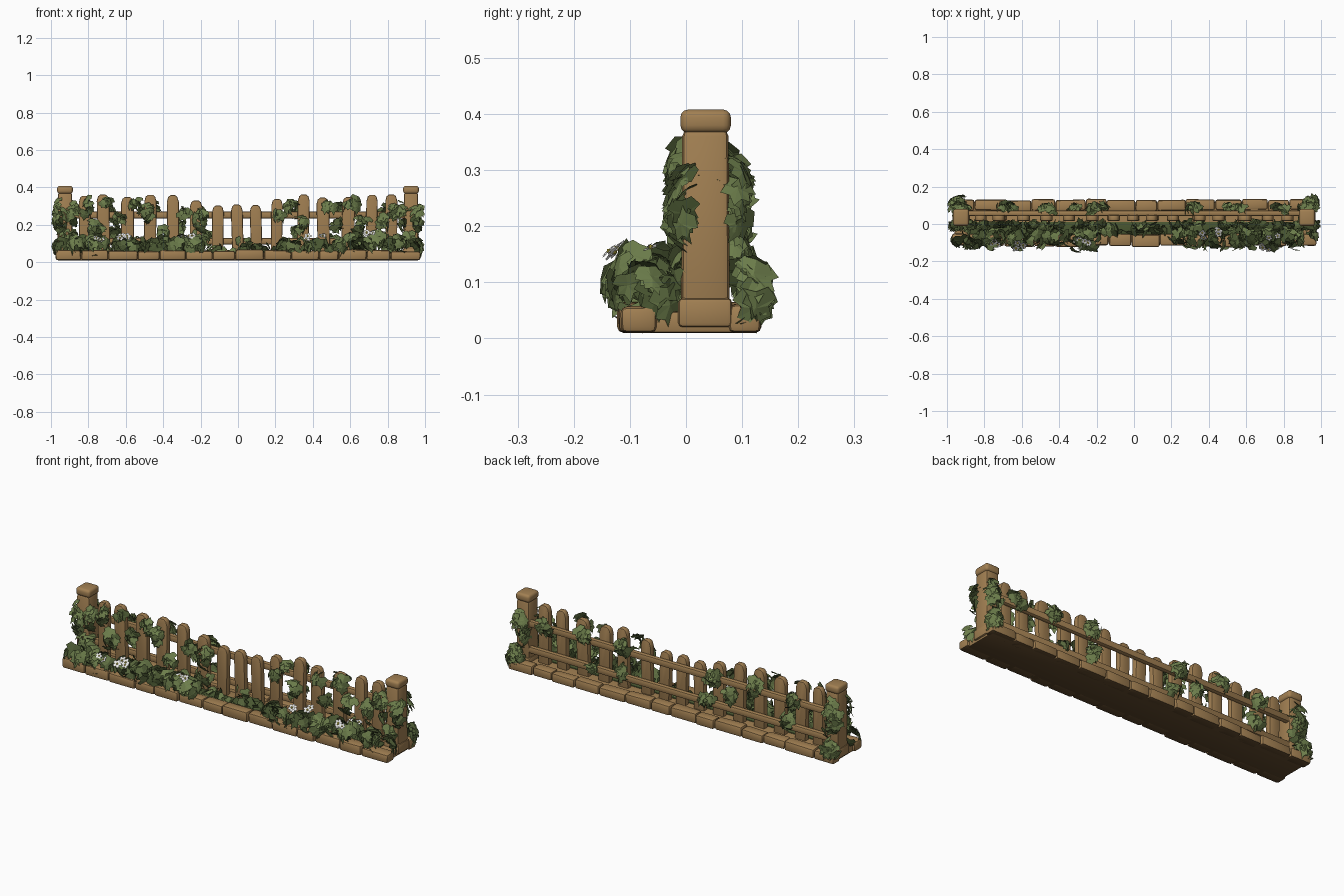
import bpy, bmesh, math, random
from mathutils import Vector, Matrix

if "Cube" in bpy.data.objects:
    bpy.data.objects.remove(bpy.data.objects["Cube"])

random.seed(11)
R = random.uniform


def material(name, rgb):
    m = bpy.data.materials.new(name)
    m.diffuse_color = (*rgb, 1)
    m.use_nodes = True
    m.node_tree.nodes["Principled BSDF"].inputs["Base Color"].default_value = m.diffuse_color
    return m


WOOD = material("warm wood and stone", (0.36, 0.215, 0.085))
EARTH = material("dark earth", (0.11, 0.062, 0.024))
LEAF = material("ivy green", (0.15, 0.205, 0.07))
DARK = material("dark foliage", (0.065, 0.092, 0.03))
WHITE = material("petal white", (0.8, 0.8, 0.78))
YELLOW = material("flower yellow", (0.65, 0.55, 0.07))


def finish(bm, name, mats, smooth=True):
    me = bpy.data.meshes.new(name)
    bm.normal_update()
    bm.to_mesh(me)
    bm.free()
    ob = bpy.data.objects.new(name, me)
    bpy.context.collection.objects.link(ob)
    for m in mats:
        me.materials.append(m)
    if smooth:
        bpy.ops.object.select_all(action='DESELECT')
        ob.select_set(True)
        bpy.context.view_layer.objects.active = ob
        bpy.ops.object.shade_smooth_by_angle(angle=math.radians(40))
    return ob


def block(name, lo, hi, bevel, mat=WOOD, taper=1.0, jitter=0.0, segs=2, buried=False):
    """Rounded box between two corners; buried gives it an earth underside."""
    bm = bmesh.new()
    lo, hi = Vector(lo), Vector(hi)
    c, s = (lo + hi) / 2, hi - lo
    bmesh.ops.create_cube(bm, size=1)
    for v in bm.verts:
        k = taper if v.co.z > 0 else 1
        v.co = Vector((c.x + v.co.x * s.x * k, c.y + v.co.y * s.y * k, c.z + v.co.z * s.z))
        if v.co.z > c.z:
            v.co += Vector((R(-jitter, jitter), R(-jitter, jitter), R(-jitter, jitter)))
    bmesh.ops.bevel(bm, geom=bm.edges[:], offset=bevel, segments=segs, profile=0.5, affect='EDGES')
    bm.normal_update()
    for f in bm.faces:
        f.material_index = int(buried and f.normal.z < -.6)
    return finish(bm, name, [mat, EARTH])


# Stone plinth: a full-width bed with an edging row in front and behind
def stone_row(name, y0, y1, z0, z1, n):
    cuts = [-0.975 + 1.95 * i / n + (R(-.025, .025) if 0 < i < n else 0) for i in range(n + 1)]
    for i in range(n):
        d = R(-.005, .005)
        block(f"{name}_{i}", (cuts[i] + .001, y0 + d, z0), (cuts[i + 1] - .001, y1 + d, z1 + R(-.005, .003)),
              0.011, jitter=.003, buried=True)


stone_row("front_edging_stone", -0.118, -0.055, 0.01, 0.064, 14)
stone_row("back_edging_stone", 0.072, 0.130, 0.01, 0.062, 14)
block("plinth_bed", (-0.96, -0.10, 0.01), (0.96, 0.115, 0.048), 0.006, buried=True)
block("moss_strip", (-0.88, -0.058, 0.04), (0.88, 0.012, 0.053), 0.004, DARK)

# End posts with foot and cap
for side, n in ((-1, "left"), (1, "right")):
    x = side * 0.925
    block(n + "_post_foot", (x - .045, -.014, .02), (x + .045, .082, .072), .008)
    block(n + "_post", (x - .040, -.009, .03), (x + .040, .078, .372), .012, taper=.95)
    block(n + "_post_cap", (x - .042, -.010, .366), (x + .042, .080, .408), .014, segs=3)

# Rails behind the pickets
for z, n in ((0.112, "lower_rail"), (0.252, "upper_rail")):
    block(n, (-0.90, .044, z - .018), (0.90, .072, z + .018), .009)

# Pickets with rounded tops, lower in the middle of the run
PICKETS = [(-.82, .355), (-.715, .362), (-.59, .348), (-.47, .36), (-.345, .358), (-.225, .33), (-.11, .303),
           (0, .308), (.10, .305), (.205, .338), (.345, .362), (.46, .345), (.585, .348), (.71, .36), (.82, .362)]
for i, (x, h) in enumerate(PICKETS):
    bm = bmesh.new()
    w = R(.029, .034)
    pts = [(-w, .04), (w, .04), (w * 1.03, h - .035), (w * .8, h - .01), (w * .4, h),
           (-w * .4, h), (-w * .8, h - .01), (-w * 1.03, h - .035)]
    f = bm.faces.new([bm.verts.new((px, .016, pz)) for px, pz in pts])
    ext = bmesh.ops.extrude_face_region(bm, geom=[f])
    bmesh.ops.translate(bm, verts=[g for g in ext['geom'] if isinstance(g, bmesh.types.BMVert)], vec=(0, .032, 0))
    bmesh.ops.recalc_face_normals(bm, faces=bm.faces[:])
    rim = [e for e in bm.edges if abs(e.verts[0].co.y - e.verts[1].co.y) < 1e-5]
    bmesh.ops.bevel(bm, geom=rim, offset=.006, segments=2, profile=.5, affect='EDGES')
    bmesh.ops.rotate(bm, verts=bm.verts[:], cent=(0, .03, .05), matrix=Matrix.Rotation(R(-.03, .03), 3, 'Y'))
    bmesh.ops.translate(bm, verts=bm.verts[:], vec=(x, 0, 0))
    finish(bm, f"picket_{i}", [WOOD])

# Ivy leaf: lobed outline, folded along the midrib and drooping to the tip
HALF = [(.30, -.08), (.52, .20), (.32, .36), (.40, .62), (.16, .70)]
OUTLINE = [(0, 0)] + HALF + [(0, 1)] + [(-u, v) for u, v in reversed(HALF)]


def leaf(bm, pos, normal, size, mat):
    n = Vector(normal).normalized()
    tip = Vector((R(-.8, .8), R(-.3, .3), -1)) + n * .35
    tip = tip - n * tip.dot(n)
    if tip.length < .05:
        tip = n.orthogonal()
    tip.normalize()
    side = tip.cross(n)

    def place(u, v):
        lift = .12 - .40 * abs(u) ** 1.5 - .22 * v * v
        return pos + (side * u + tip * (v - .45) + n * lift) * size
    pts = [place(u, v) for u, v in OUTLINE]
    if any(abs(p.x) > 1 or abs(p.y) > .168 or p.z < 0 for p in pts):
        return
    c = bm.verts.new(place(0, .4))
    vs = [bm.verts.new(p) for p in pts]
    for a, b in zip(vs, vs[1:] + vs[:1]):
        bm.faces.new((c, b, a)).material_index = mat


def clump(bm, centre, radii, count, size, face=0, dark=.15):
    """Scatter leaves in an ellipsoid; face -1/+1 keeps the front/back half.
    Inner leaves are dark, the share is set by dark."""
    for _ in range(count):
        d = Vector((R(-1, 1), R(-1, 1), R(-.75, 1)))
        if face:
            d.y = face * abs(d.y) + face * .25
        d.normalize()
        k = R(.45, 1.12)
        p = Vector(centre) + Vector([a * b for a, b in zip(d, radii)]) * k
        n = d + Vector((R(-.6, .6), R(-.5, .5), R(-.1, .7)))
        leaf(bm, p, n, size * R(.7, 1.2), int(k < .45 + .67 * dark))


# Ivy climbing the front: x, z, half width, half height, leaves
FRONT = [(-.955, .22, .035, .12, 22), (-.885, .24, .03, .10, 15), (-.90, .12, .06, .06, 14), (-.80, .29, .03, .06, 9),
         (-.76, .17, .05, .06, 10), (-.70, .31, .03, .03, 5), (-.63, .22, .04, .06, 9), (-.55, .30, .035, .045, 7),
         (-.48, .25, .035, .09, 12), (-.40, .15, .04, .04, 6), (-.29, .26, .035, .03, 6), (-.20, .23, .04, .07, 11),
         (-.21, .12, .05, .05, 9), (.03, .10, .04, .03, 4), (.22, .24, .03, .03, 5), (.29, .29, .045, .04, 9),
         (.34, .19, .035, .06, 8), (.49, .29, .035, .03, 7), (.53, .20, .03, .06, 8), (.61, .30, .04, .04, 8),
         (.66, .19, .045, .06, 9), (.77, .19, .03, .07, 8), (.84, .27, .03, .06, 9), (.885, .22, .025, .10, 10),
         (.955, .23, .03, .11, 20), (.93, .12, .05, .06, 13)]
bm = bmesh.new()
for x, z, rx, rz, n in FRONT:
    clump(bm, (x, .004, z), (rx, .026, rz), n, .062, -1, .3)
finish(bm, "front_ivy", [LEAF, DARK], False)

# Ivy climbing the back, on rails and posts
BACK = [(.79, .26, .04, .04, 10), (.55, .27, .04, .04, 11), (.33, .27, .045, .05, 15), (.31, .14, .04, .06, 12),
        (.50, .12, .03, .02, 4), (-.18, .13, .05, .03, 7), (-.22, .25, .045, .06, 15), (-.31, .19, .035, .05, 9),
        (-.47, .27, .05, .05, 13), (-.70, .26, .045, .04, 11), (-.66, .14, .04, .04, 10),
        (-.93, .22, .055, .13, 32), (.93, .23, .05, .12, 28)]
bm = bmesh.new()
for x, z, rx, rz, n in BACK:
    clump(bm, (x, .074, z), (rx, .03, rz), n, .065, 1, .05)
for s in (-1, 1):
    clump(bm, (s * .94, .10, .075), (.045, .04, .055), 28, .068, 1, .05)
finish(bm, "back_ivy", [LEAF, DARK], False)

# Low planting along the front edge
BUSHES = [(-.94, .08, 11), (-.84, .09, 14), (-.74, .09, 18), (-.64, .10, 20), (-.53, .09, 16), (-.42, .09, 14),
          (-.31, .10, 18), (-.22, .09, 15), (-.10, .06, 7), (.02, .055, 5), (.13, .065, 7), (.24, .08, 12),
          (.34, .09, 14), (.44, .09, 14), (.54, .085, 14), (.64, .11, 21), (.73, .11, 23), (.83, .10, 18), (.93, .08, 13)]
bm = bmesh.new()
for x, z, n in BUSHES:
    big = z > .07
    clump(bm, (x + R(-.02, .02), -.072 if big else -.03, z - .008), (.065, .064 if big else .025, z * .52),
          int(n * 1.15), .07, 0, .55)
finish(bm, "low_shrubs", [LEAF, DARK], False)

# White flowers with yellow centres, in small bunches
petals, hearts = bmesh.new(), bmesh.new()
BUNCHES = [(-.73, -.10, .125, 3), (-.62, -.115, .125, 4), (-.25, -.10, .125, 4), (-.30, -.075, .125, 2),
           (.35, -.055, .125, 2), (.45, -.045, .13, 2), (.70, -.12, .145, 5), (.75, -.075, .155, 2)]
for bx, by, bz, n in BUNCHES:
    for _ in range(n):
        c = Vector((bx + R(-.03, .03), by + R(-.016, .016), bz + R(-.008, .016)))
        up = Vector((R(-.5, .5), R(-1.2, -.2), 1)).normalized()
        M = Matrix.Translation(c) @ up.to_track_quat('Z', 'Y').to_matrix().to_4x4()
        r = R(.016, .023)
        for k in range(5):
            T = M @ Matrix.Rotation(k * math.tau / 5, 4, 'Z')
            shape = [(0, 0, 0), (.5, -.40, .2), (1, -.28, .15), (1, .28, .15), (.5, .40, .2)]
            petals.faces.new([petals.verts.new(T @ (Vector(p) * r)) for p in shape])
        bmesh.ops.create_icosphere(hearts, subdivisions=1, radius=r * .28, matrix=M @ Matrix.Translation((0, 0, r * .15)))
finish(petals, "flower_petals", [WHITE], False)
finish(hearts, "flower_centres", [YELLOW], False)
